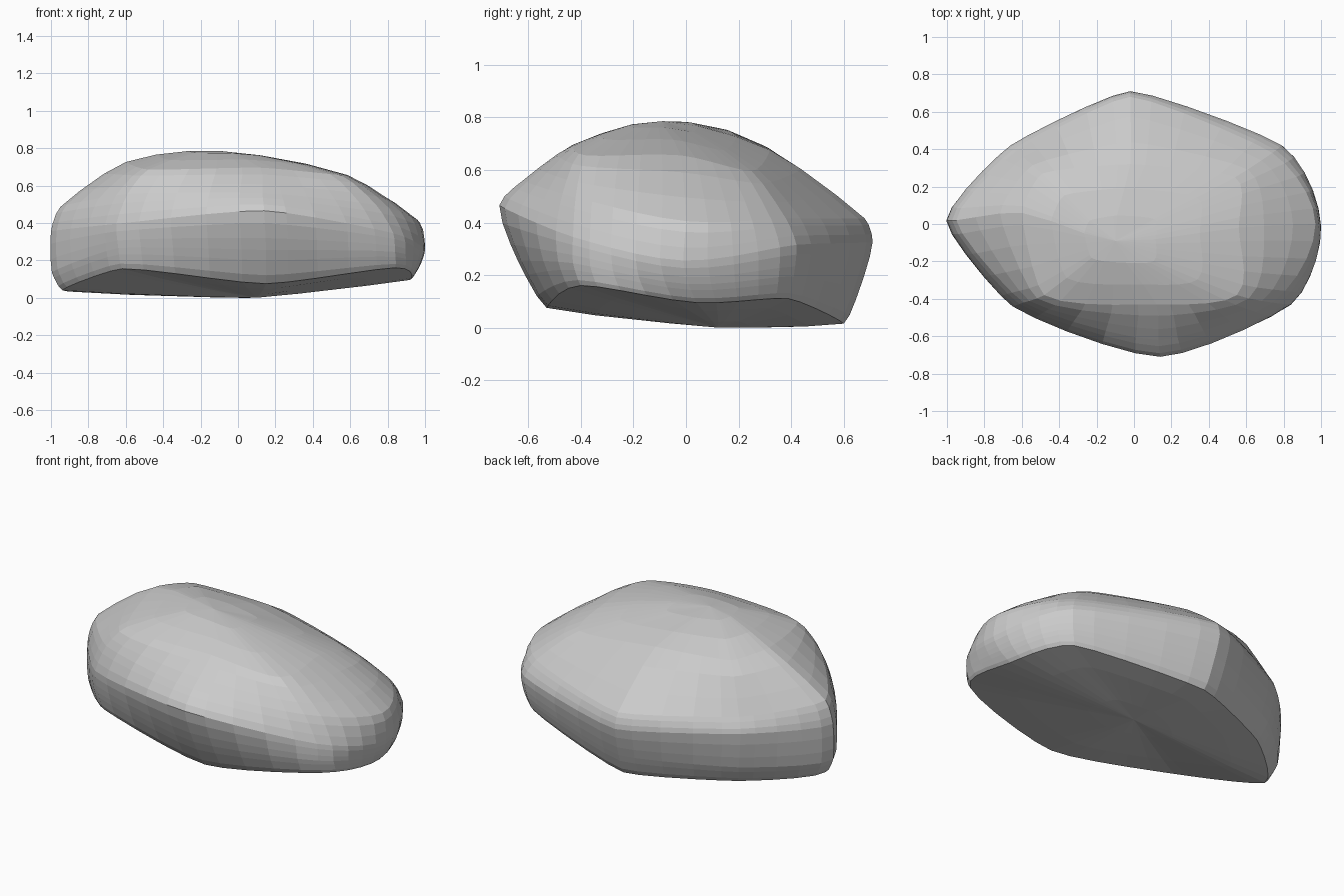
import bpy, bmesh
from mathutils import Vector as V

if "Cube" in bpy.data.objects:
    bpy.data.objects.remove(bpy.data.objects["Cube"])

# Eight profile lines around the rock: bottom edge, low, widest, upper, shoulder
PROFILES = [
    [(-.94, 0, .045), (-.995, .01, .14), (-1, .02, .36), (-.95, .02, .49), (-.60, .06, .73)],
    [(-.62, -.40, .16), (-.64, -.43, .27), (-.65, -.44, .40), (-.59, -.42, .56), (-.48, -.38, .69)],
    [(.15, -.53, .08), (.15, -.64, .26), (.14, -.71, .47), (.13, -.62, .565), (.12, -.43, .70)],
    [(.84, -.40, .165), (.84, -.43, .25), (.83, -.43, .35), (.74, -.42, .50), (.55, -.38, .66)],
    [(.92, .04, .10), (.97, .01, .17), (1, -.01, .26), (.97, 0, .41), (.56, -.02, .66)],
    [(.75, .39, .115), (.78, .41, .20), (.79, .42, .32), (.74, .38, .42), (.54, .25, .60)],
    [(0, .60, .02), (-.01, .66, .15), (-.02, .71, .33), (-.02, .68, .42), (-.02, .32, .68)],
    [(-.59, .35, .03), (-.63, .395, .14), (-.66, .42, .36), (-.63, .39, .445), (-.49, .27, .705)],
]
BOTTOM, TOP = V((.1, .12, .005)), V((-.1, -.09, .79))
AROUND, UP = 5, 3
UP_ROUND = [.3, .4, .7, .7, .7, .85]                    # roundness of each step up
SIDE_ROUND = [.4, .6, .6, .9, .9, .4, .4, .5]           # roundness of each side


def spline(p0, p1, p2, p3, t, k):
    """Curve from p1 to p2; tangents are scaled to the span so it cannot overshoot."""
    span = (p2 - p1).length * k
    m1, m2 = (p2 - p0).normalized() * span, (p3 - p1).normalized() * span
    a, b = t * t, t * t * t
    return (p1 * (2 * b - 3 * a + 1) + m1 * (b - 2 * a + t)
            + p2 * (3 * a - 2 * b) + m2 * (b - a))


cols = [[V(p) for p in c] for c in PROFILES]
n = len(cols)

# Refine each profile from the bottom pole to the top pole
fine = []
for i, c in enumerate(cols):
    far = cols[(i + n // 2) % n]
    pts = [far[0], BOTTOM] + c + [TOP, far[-1]]
    line = []
    for j, k in enumerate(UP_ROUND, 1):
        line += [spline(*pts[j - 1:j + 3], s / UP, k) for s in range(UP)]
    fine.append(line[1:])

# Refine around and skin the body
bm = bmesh.new()
rings = []
for r in range(len(fine[0])):
    ring = []
    for i, k in enumerate(SIDE_ROUND):
        q = [fine[(i + d) % n][r] for d in (-1, 0, 1, 2)]
        ring += [bm.verts.new(spline(*q, s / AROUND, k)) for s in range(AROUND)]
    rings.append(ring)
low, high = bm.verts.new(BOTTOM), bm.verts.new(TOP)
m = n * AROUND
for i in range(m):
    j = (i + 1) % m
    bm.faces.new((low, rings[0][j], rings[0][i]))
    bm.faces.new((high, rings[-1][i], rings[-1][j]))
    for a, b in zip(rings, rings[1:]):
        bm.faces.new((a[i], a[j], b[j], b[i]))
bmesh.ops.recalc_face_normals(bm, faces=bm.faces)

# Stand the rock on the ground
base = min(v.co.z for v in bm.verts)
for v in bm.verts:
    v.co.z -= base

mesh = bpy.data.meshes.new("rock")
bm.to_mesh(mesh)
bm.free()
rock = bpy.data.objects.new("rock", mesh)
bpy.context.collection.objects.link(rock)
